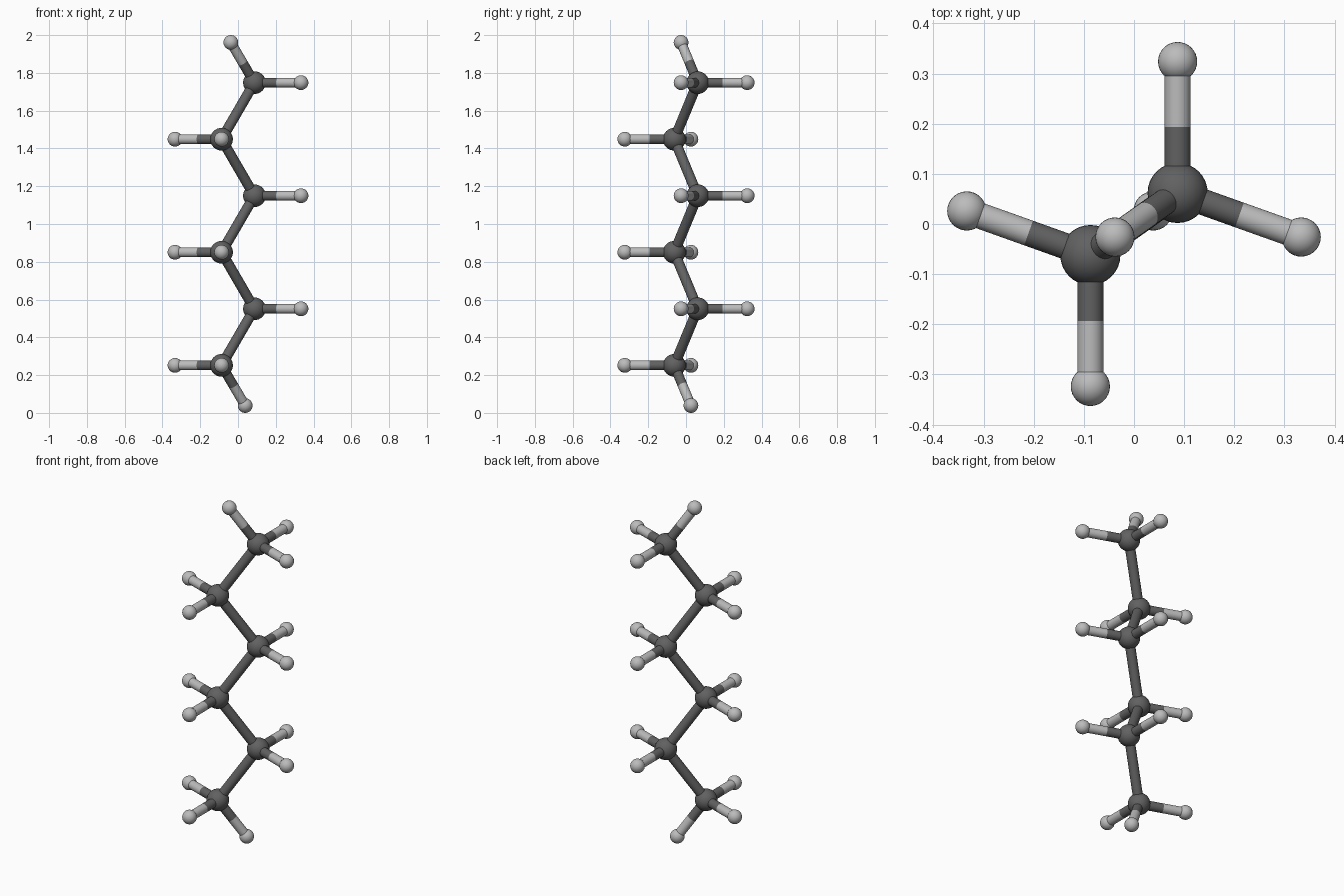
import bpy
from mathutils import Vector

if "Cube" in bpy.data.objects:
    bpy.data.objects.remove(bpy.data.objects["Cube"])


def material(name, v):
    m = bpy.data.materials.new(name)
    m.diffuse_color = (v, v, v, 1)
    m.use_nodes = True
    m.node_tree.nodes["Principled BSDF"].inputs["Base Color"].default_value = m.diffuse_color
    return m


DARK = material("dark_grey", 0.12)
LIGHT = material("light_grey", 0.5)
R_C, R_H, R_CC, R_CH = 0.06, 0.039, 0.027, 0.026


def finish(name, mat):
    ob = bpy.context.object
    ob.name = name
    ob.data.materials.append(mat)
    bpy.ops.object.shade_smooth_by_angle()


def ball(name, p, r, mat):
    bpy.ops.mesh.primitive_uv_sphere_add(segments=32, ring_count=16, radius=r, location=p)
    finish(name, mat)


def rod(name, a, b, r, mat):
    d = b - a
    bpy.ops.mesh.primitive_cylinder_add(
        vertices=32, radius=r, depth=d.length, location=(a + b) / 2,
        rotation=d.to_track_quat('Z', 'Y').to_euler())
    finish(name, mat)


def hydrogen(c, h):
    # bond is dark near the carbon and light near the hydrogen
    mid = (c + h) / 2
    rod("bond_carbon_half", c, mid, R_CH, DARK)
    rod("bond_hydrogen_half", mid, h, R_CH, LIGHT)
    ball("hydrogen_atom", h, R_H, LIGHT)


# Zigzag carbon backbone with two side hydrogens per carbon
carbons = []
for i in range(6):
    s = 1 if i % 2 else -1
    c = Vector((0.087 * s, 0.062 * s, 1 + (i - 2.5) * 0.2993))
    carbons.append(c)
    ball("carbon_atom", c, R_C, DARK)
    hydrogen(c, c + Vector((0, 0.262 * s, 0)))
    hydrogen(c, c + Vector((0.2465 * s, -0.088 * s, 0)))

for a, b in zip(carbons, carbons[1:]):
    rod("carbon_bond", a, b, R_CC, DARK)

# End hydrogens
hydrogen(carbons[0], Vector((0.038, 0.026, 0.039)))
hydrogen(carbons[-1], Vector((-0.038, -0.026, 1.961)))
